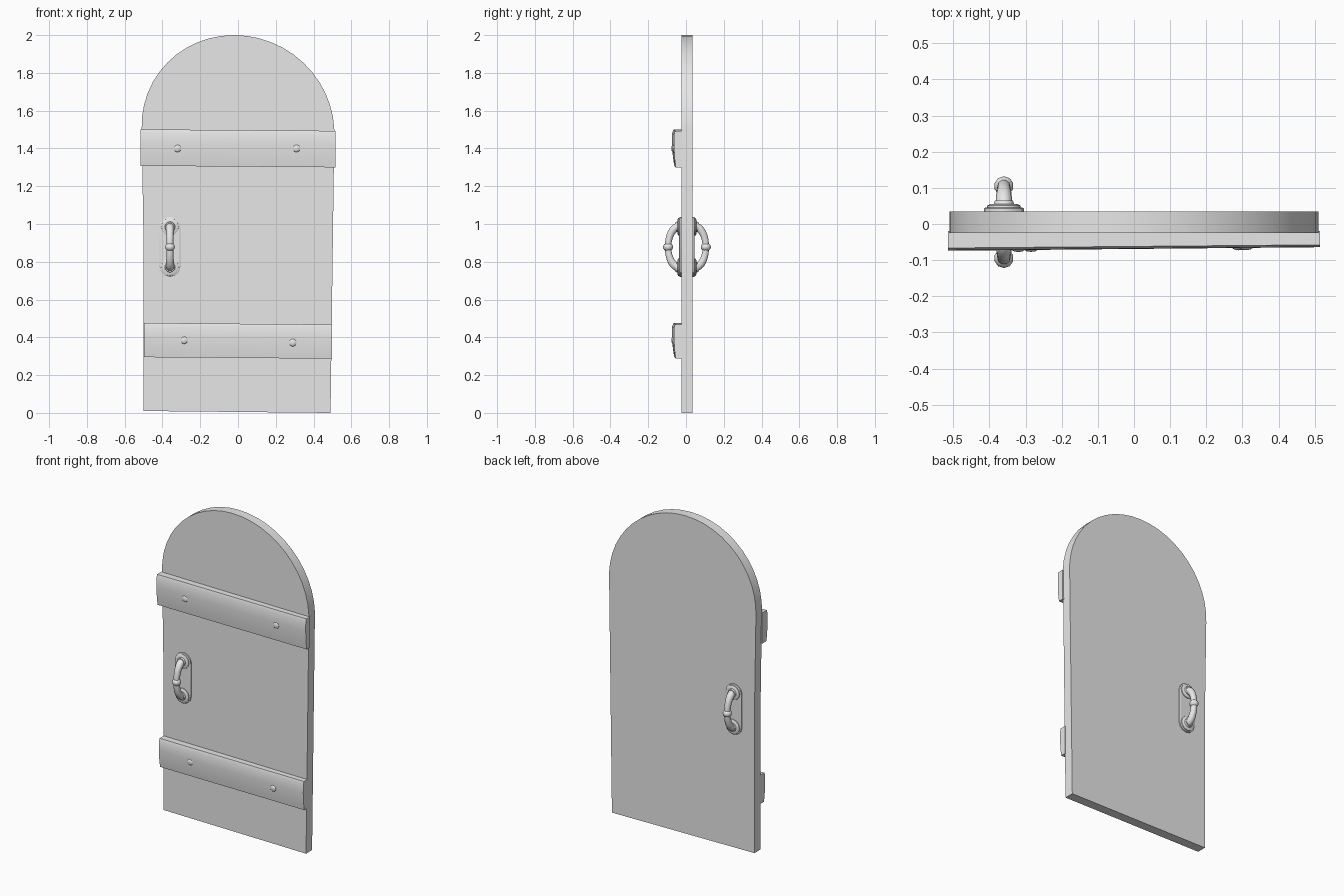
import bpy, bmesh, math
from mathutils import Matrix, Vector

cube = bpy.data.objects.get("Cube")
if cube:
    bpy.data.objects.remove(cube, do_unlink=True)

grey = bpy.data.materials.new("plain grey")
grey.use_nodes = True
grey.diffuse_color = (0.8, 0.8, 0.8, 1)
grey.node_tree.nodes["Principled BSDF"].inputs["Base Color"].default_value = grey.diffuse_color


def finish(bm, name, smooth=None):
    bmesh.ops.recalc_face_normals(bm, faces=bm.faces)
    mesh = bpy.data.meshes.new(name)
    bm.to_mesh(mesh)
    bm.free()
    mesh.materials.append(grey)
    obj = bpy.data.objects.new(name, mesh)
    bpy.context.collection.objects.link(obj)
    if smooth:
        bpy.ops.object.select_all(action="DESELECT")
        obj.select_set(True)
        bpy.context.view_layer.objects.active = obj
        bpy.ops.object.shade_smooth_by_angle(angle=math.radians(smooth))
    return obj


def skin(name, loops, smooth=None, closed=False):
    """Join matching closed loops of points; cap the ends unless closed."""
    bm = bmesh.new()
    rings = [[bm.verts.new(p) for p in loop] for loop in loops]
    n = len(rings[0])
    pairs = list(zip(rings, rings[1:]))
    for a, b in pairs:
        for i in range(n):
            j = (i + 1) % n
            bm.faces.new((a[i], a[j], b[j], b[i]))
    bm.faces.new(rings[0])
    bm.faces.new(rings[-1])
    return finish(bm, name, smooth)


# Arched slab with slightly uneven sides
outline = [(-0.5, 0.01), (0.49, 0.0), (0.5, 0.75)]
for k in range(25):
    a = math.pi * k / 24
    outline.append((0.51 * math.cos(a) - 0.02 * math.sin(a), 1.5 + 0.5 * math.sin(a)))
outline.append((-0.5, 0.9))
skin("door_slab", [[(x, y, z) for x, z in outline] for y in (-0.025, 0.035)], 25)


# Cross straps: rounded front profile, thinner and lower towards the right end
def strap(name, half, bottom, top):
    h = top - bottom
    profile = [(-0.02, 0), (-0.058, 0), (-0.065, 0.25), (-0.069, 0.6),
               (-0.068, 0.9), (-0.062, 1), (-0.02, 1)]
    loops = []
    for t in (-1, -0.35, 0.35, 1):
        front = 1 - 0.07 * t
        drop = -0.004 * t
        loops.append([(half * t, y * front if y < -0.03 else y, bottom + h * s + drop)
                      for y, s in profile])
    skin(name, loops, 30)


strap("upper_strap", 0.515, 1.304, 1.497)
strap("lower_strap", 0.498, 0.291, 0.472)

# Low rivets on the straps
for name, x, z in (("upper_left", 0.31, 1.4), ("upper_right", -0.32, 1.4),
                   ("lower_left", 0.29, 0.372), ("lower_right", -0.285, 0.385)):
    bm = bmesh.new()
    place = Matrix.Translation((x, -0.066 + 0.008 * x, z)) @ Matrix.Diagonal((0.02, 0.009, 0.02, 1))
    bmesh.ops.create_uvsphere(bm, u_segments=10, v_segments=8, radius=1, matrix=place)
    finish(bm, name + "_rivet", 40)

# Pull handles on both faces
HX, HZ, REACH = -0.36, 0.878, 0.107


def stadium(radius, y):
    pts = []
    for end in (1, -1):
        for k in range(7):
            a = math.pi * k / 6
            pts.append((HX + end * radius * math.cos(a), y,
                        HZ + end * (REACH - 0.003 + radius * math.sin(a))))
    return pts


def disc(z, radius, y):
    return [(HX + radius * math.cos(math.tau * k / 12), y, z + radius * math.sin(math.tau * k / 12))
            for k in range(12)]


for side, face, label in ((-1, -0.025, "front"), (1, 0.035, "back")):
    def out(d):
        return face + side * d

    skin(label + "_handle_plate", [stadium(0.055, out(-0.005)), stadium(0.055, out(0.008)),
                                   stadium(0.05, out(0.011))], 30)
    for end, word in ((1, "upper"), (-1, "lower")):
        z = HZ + end * REACH
        skin(f"{label}_{word}_rosette",
             [disc(z, 0.047, out(0.005)), disc(z, 0.046, out(0.016)),
              disc(z, 0.036, out(0.021)), disc(z, 0.028, out(0.021)),
              disc(z, 0.025, out(0.03))], 35)

    # Curved grip, thicker at both ends
    loops = []
    for k in range(17):
        a = math.pi * k / 16
        centre = Vector((HX, out(0.012 + 0.058 * math.sin(a)), HZ + REACH * math.cos(a)))
        along = Vector((0, side * 0.058 * math.cos(a), -REACH * math.sin(a))).normalized()
        across = Vector((1, 0, 0)).cross(along)
        r = 0.018 + 0.005 * abs(math.cos(a)) ** 2
        loops.append([centre + r * (math.cos(t) * Vector((1, 0, 0)) + math.sin(t) * across)
                      for t in (math.tau * i / 10 for i in range(10))])
    skin(label + "_handle_grip", loops, 50)

    # Bead in the middle of the grip
    bm = bmesh.new()
    place = Matrix.Translation((HX, out(0.07), HZ)) @ Matrix.Diagonal((1, 1, 0.85, 1))
    bmesh.ops.create_uvsphere(bm, u_segments=10, v_segments=8, radius=0.027, matrix=place)
    finish(bm, label + "_handle_bead", 50)
